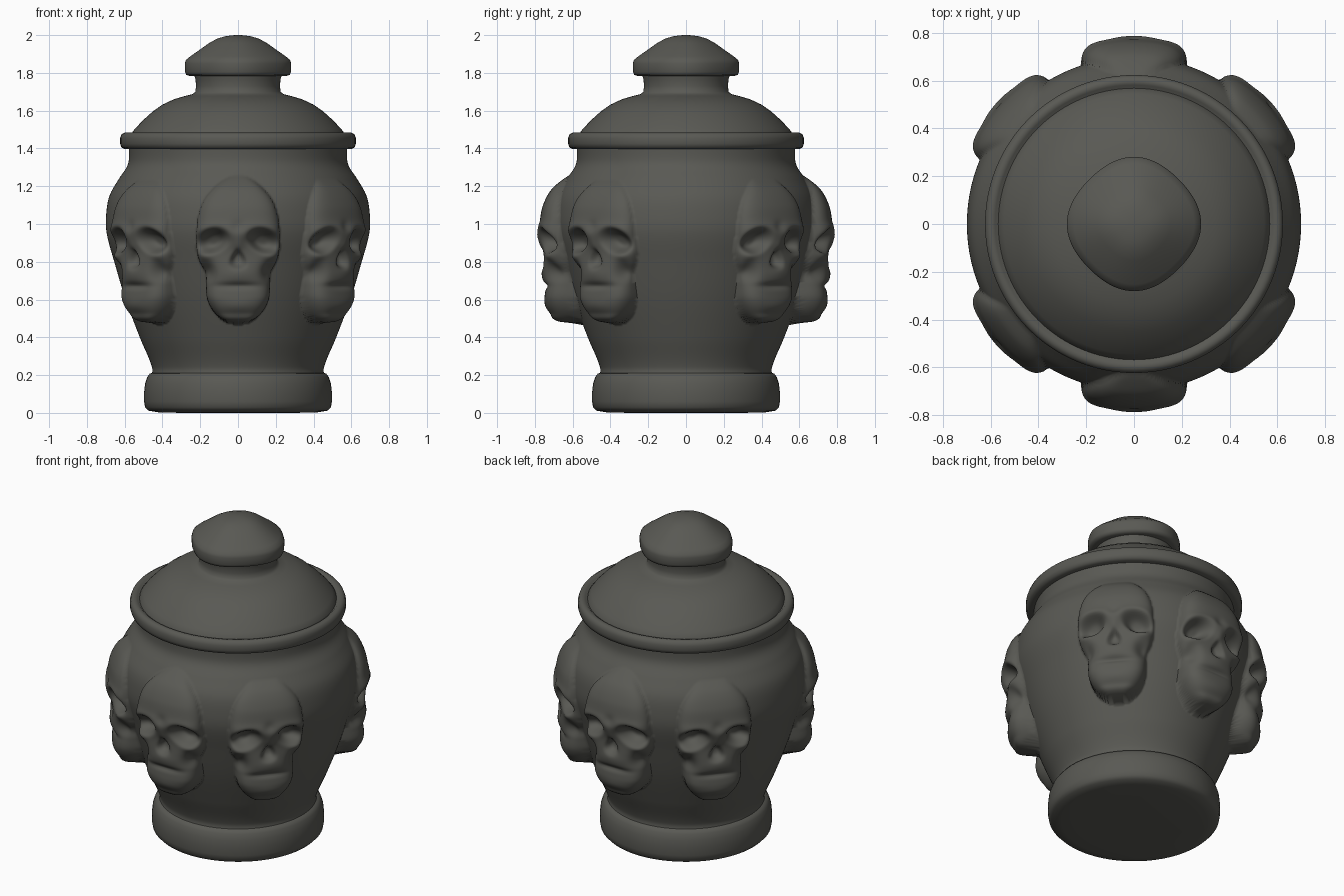
import bpy, bmesh, math

if "Cube" in bpy.data.objects:
    bpy.data.objects.remove(bpy.data.objects["Cube"])

stone = bpy.data.materials.new("dark grey stone")
stone.diffuse_color = (0.10, 0.10, 0.088, 1)
stone.use_nodes = True
stone.node_tree.nodes["Principled BSDF"].inputs["Base Color"].default_value = stone.diffuse_color


def smooth_curve(pts, x):
    """Monotone-ish cubic interpolation through sorted (x, y) points."""
    if x <= pts[0][0]:
        return pts[0][1]
    if x >= pts[-1][0]:
        return pts[-1][1]
    i = max(k for k in range(len(pts) - 1) if pts[k][0] <= x)

    def slope(k):
        a, b = pts[max(k - 1, 0)], pts[min(k + 1, len(pts) - 1)]
        return (b[1] - a[1]) / (b[0] - a[0])
    (x0, y0), (x1, y1) = pts[i], pts[i + 1]
    d = x1 - x0
    t = (x - x0) / d
    return ((2*t**3 - 3*t**2 + 1) * y0 + (t**3 - 2*t**2 + t) * d * slope(i)
            + (3*t**2 - 2*t**3) * y1 + (t**3 - t**2) * d * slope(i + 1))


def lathe(name, rows, segs, radius, angle=40):
    """Revolve rows of (r, z); radius(r, z, theta) may reshape each point."""
    bm = bmesh.new()
    rings = []
    for r, z in rows:
        ring = []
        for i in range(segs):
            t = 2 * math.pi * i / segs
            q = radius(r, z, t)
            ring.append(bm.verts.new((q * math.cos(t), q * math.sin(t), z)))
        rings.append(ring)
    for a, b in zip(rings, rings[1:]):
        for i in range(segs):
            j = (i + 1) % segs
            bm.faces.new((a[i], a[j], b[j], b[i]))
    bm.faces.new(rings[0][::-1])
    bm.faces.new(rings[-1])
    me = bpy.data.meshes.new(name)
    bm.to_mesh(me)
    bm.free()
    me.materials.append(stone)
    ob = bpy.data.objects.new(name, me)
    bpy.context.collection.objects.link(ob)
    bpy.ops.object.select_all(action='DESELECT')
    ob.select_set(True)
    bpy.context.view_layer.objects.active = ob
    bpy.ops.object.shade_smooth_by_angle(angle=math.radians(angle))
    return ob


def plain(r, z, t):
    return r


# Body outline, skull face depth and skull half width, all against height
BODY = [(.18, .46), (.24, .455), (.4, .52), (.6, .595), (.8, .655), (.95, .695),
        (1.05, .698), (1.15, .68), (1.24, .63), (1.30, .59), (1.34, .578), (1.42, .578)]
FACE = [(.47, .56), (.485, .68), (.53, .715), (.6, .745), (.66, .745), (.71, .75),
        (.78, .755), (.85, .755), (.9, .765), (.96, .79), (1.02, .775), (1.1, .757),
        (1.18, .715), (1.23, .66), (1.27, .60)]
WIDTH = [(.472, .03), (.485, .09), (.53, .16), (.6, .20), (.68, .205), (.74, .205),
         (.8, .235), (.87, .25), (.95, .243), (1.05, .23), (1.13, .20), (1.2, .14),
         (1.24, .08), (1.26, .02)]
SKULLS = [math.radians(a) for a in (41, 90, 139, 221, 270, 319)]


def dent(u, v, cu, cv, ru, rv, p=2):
    d = ((u - cu) / ru) ** 2 + ((v - cv) / rv) ** 2
    return math.exp(-d ** (p / 2))


def skull_carving(u, z):
    """Raised (+) and sunk (-) features; u is mirrored left to right."""
    u = abs(u)
    tilt = z + (u - .14) * .2
    h = -.085 * dent(u, tilt, .142, .912, .078, .056, 4)      # eye socket
    h -= .04 * dent(u, z, 0, .815, .022 + max(0, .85 - z) * .35, .045, 4)  # nose hole
    h += .012 * dent(u, z, 0, .90, .03, .04)                  # nose bridge
    h += .018 * dent(u, z, .19, .835, .05, .03)               # cheekbone
    h -= .05 * dent(u, z, .18, .745, .045, .05)               # cheek hollow
    h += .012 * dent(u, z, 0, .73, .09, .045)                 # upper jaw
    h -= .016 * dent(u, z, 0, .672, .11, .016)                # mouth line
    h += .012 * dent(u, z, 0, .56, .11, .04)                  # chin
    h -= .012 * dent(u, z, 0, .985, .035, .03)                # brow centre
    return h


ROWS = 135
heights = [.18 + (1.42 - .18) * i / ROWS for i in range(ROWS + 1)]
table = {z: (smooth_curve(FACE, z), smooth_curve(WIDTH, z)) for z in heights}


def body_radius(r, z, t):
    if not .472 < z < 1.26:
        return r
    face, w = table[z]
    for a in SKULLS:
        u = (t - a) * .76
        if abs(u) < w:
            side = abs(math.cos(a)) > .5
            q = abs(u) / w
            edge = (1 - q ** 5) ** .6
            rise = max(face - (.02 if side else 0) - r, 0) + skull_carving(u, z)
            return r + rise * edge
    return r


# Jar body with six relief skulls
lathe("skull_jar_body", [(smooth_curve(BODY, z), z) for z in heights], 480, body_radius, 75)

# Rounded foot
lathe("foot", [(.30, 0), (.42, .003), (.475, .012), (.492, .03), (.497, .06), (.497, .11),
               (.492, .155), (.48, .19), (.467, .208), (.44, .215)], 96, plain, 50)

# Lid rim with a rounded edge and a small groove inside
lathe("lid_rim", [(.54, 1.395), (.60, 1.397), (.617, 1.405), (.624, 1.425), (.624, 1.455),
                  (.617, 1.475), (.60, 1.484), (.582, 1.48), (.572, 1.47), (.54, 1.465)],
      96, plain, 50)

# Lid dome with the knob neck
lathe("lid_dome", [(.572, 1.44), (.568, 1.475), (.545, 1.505), (.50, 1.552), (.45, 1.597),
                   (.40, 1.632), (.34, 1.66), (.28, 1.678), (.24, 1.688), (.226, 1.70),
                   (.222, 1.73), (.225, 1.765), (.235, 1.80)], 96, plain, 50)

# Slightly squared knob
lathe("lid_knob", [(.20, 1.782), (.25, 1.784), (.266, 1.79), (.272, 1.805), (.273, 1.85),
                   (.268, 1.868), (.245, 1.888), (.20, 1.92), (.15, 1.957), (.11, 1.98),
                   (.07, 1.993), (.03, 1.999), (.005, 2.0)], 96,
      lambda r, z, t: r * (1 + .03 * math.cos(4 * t)), 50)
